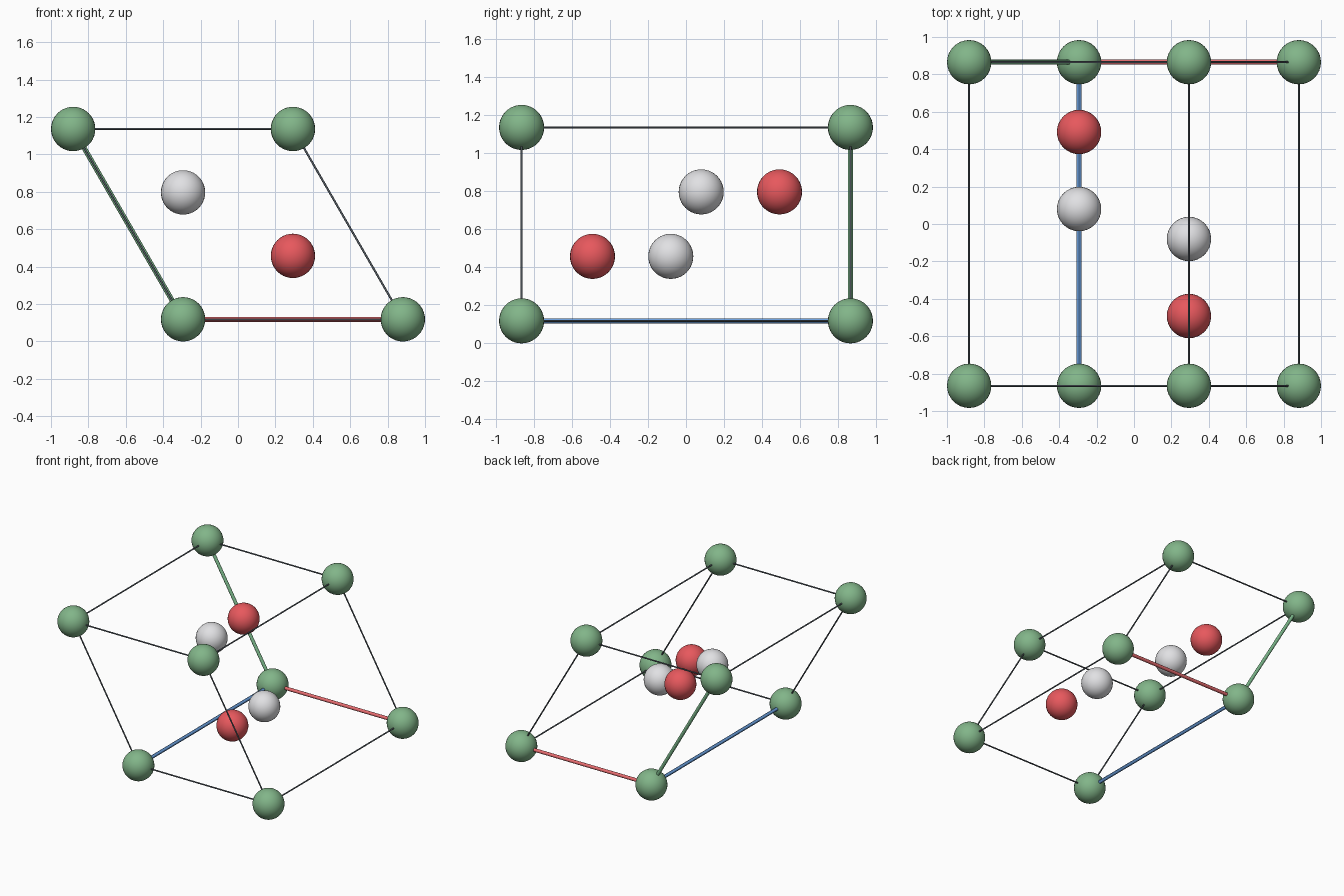
import bpy
from mathutils import Vector

if "Cube" in bpy.data.objects:
    bpy.data.objects.remove(bpy.data.objects["Cube"])

R = 0.1185          # ball radius
A = 1.175           # edge length in the x-z plane
Y = 0.865           # half depth
H = A * 0.8660254   # height of the slanted cell


def material(name, rgb):
    m = bpy.data.materials.new(name)
    m.diffuse_color = (*rgb, 1.0)
    m.use_nodes = True
    m.node_tree.nodes["Principled BSDF"].inputs["Base Color"].default_value = m.diffuse_color
    return m


GREEN = material("soft_green", (0.222, 0.462, 0.25))
RED = material("warm_red", (0.80, 0.098, 0.11))
WHITE = material("light_grey", (0.75, 0.75, 0.77))
ROD_RED = material("rod_red", (0.80, 0.15, 0.16))
ROD_GREEN = material("rod_green", (0.21, 0.50, 0.27))
ROD_BLUE = material("rod_blue", (0.15, 0.36, 0.75))
SLATE = material("slate_grey", (0.095, 0.115, 0.135))


def finish(name, mat):
    ob = bpy.context.object
    ob.name = name
    ob.data.materials.append(mat)
    bpy.ops.object.shade_smooth_by_angle()


def ball(name, pos, mat):
    bpy.ops.mesh.primitive_uv_sphere_add(segments=32, ring_count=20, radius=R, location=pos)
    finish(name, mat)


def rod(name, start, end, radius, mat):
    d = end - start
    bpy.ops.mesh.primitive_cylinder_add(vertices=12, radius=radius, depth=d.length,
                                        location=(start + end) / 2)
    bpy.context.object.rotation_euler = d.to_track_quat('Z', 'Y').to_euler()
    finish(name, mat)


# Cell origin and its three edge vectors
origin = Vector((-A / 4, Y, R))
axes = [Vector((A, 0, 0)), Vector((-A / 2, 0, H)), Vector((0, -2 * Y, 0))]
axis_style = [("red_axis_rod", ROD_RED), ("green_axis_rod", ROD_GREEN),
              ("blue_axis_rod", ROD_BLUE)]


def corner(bits):
    return origin + sum((a * b for a, b in zip(axes, bits)), Vector())


# Corner balls and the twelve edges, thick and coloured at the origin
for n in range(8):
    bits = [n & 1, n >> 1 & 1, n >> 2 & 1]
    ball("corner_ball", corner(bits), GREEN)
    for k in range(3):
        if bits[k]:
            continue
        far = bits[:]
        far[k] = 1
        if n == 0:
            rod(axis_style[k][0], corner(bits), corner(far), 0.0135, axis_style[k][1])
        else:
            rod("cell_edge", corner(bits), corner(far), 0.0055, SLATE)

# Inner balls, mirrored through the cell centre
for s in (-1, 1):
    for name, y, mat in (("inner_grey_ball", 0.08, WHITE), ("inner_red_ball", 0.492, RED)):
        ball(name, (-s * A / 4, s * y, R + H / 2 + s * H / 6), mat)
